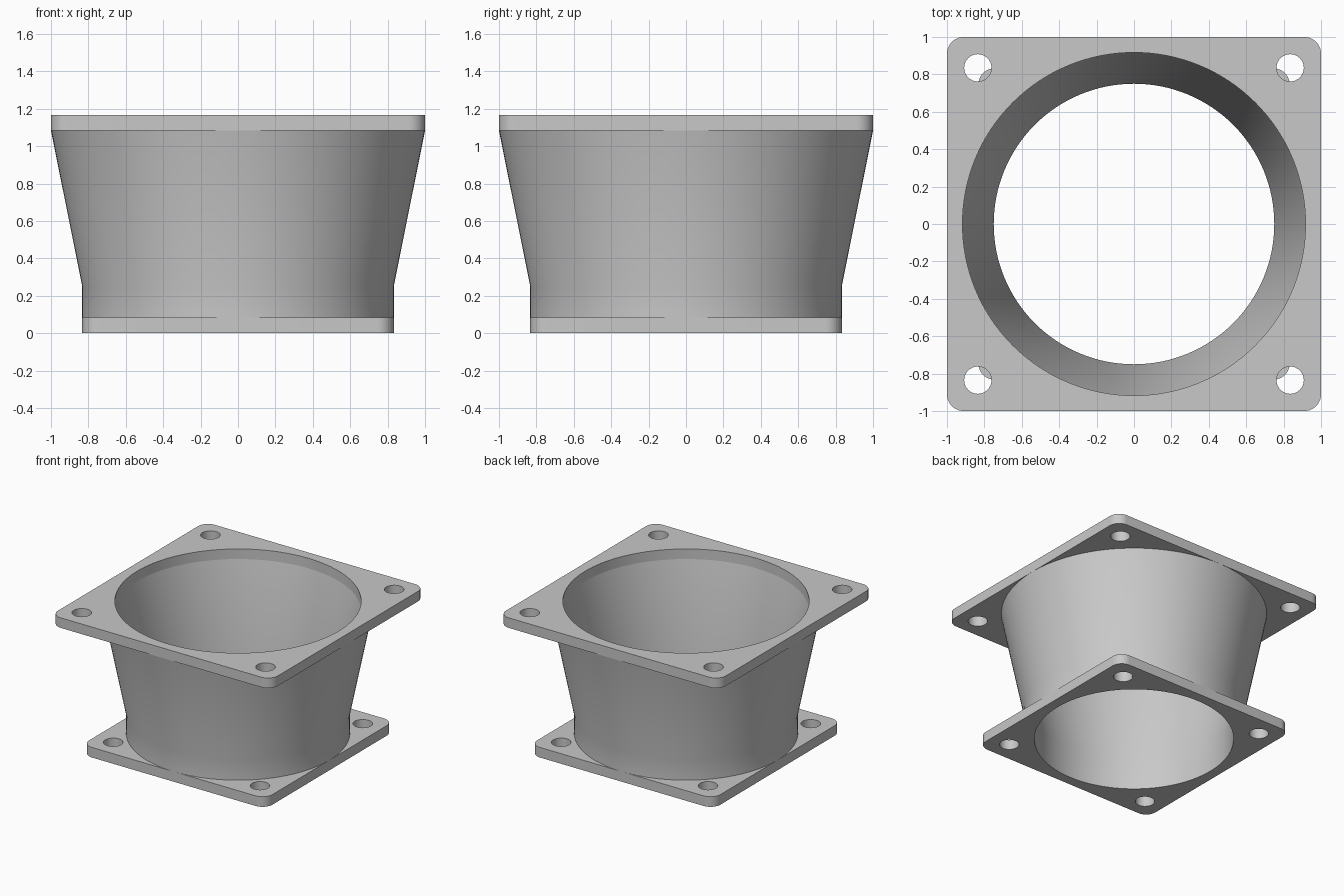
import bpy, bmesh, math

cube = bpy.data.objects.get("Cube")
if cube:
    bpy.data.objects.remove(cube, do_unlink=True)

SEG = 128
HEIGHT, PLATE, COLLAR = 1.167, 0.083, 0.25
LOW_HALF, TOP_HALF = 0.833, 1.0
LOW_BORE, TOP_BORE = 0.75, 0.917

grey = bpy.data.materials.new("light grey")
grey.use_nodes = True
colour = (0.58, 0.58, 0.58, 1)
grey.diffuse_color = colour
grey.node_tree.nodes["Principled BSDF"].inputs["Base Color"].default_value = colour


def arc(cx, cy, r, start, sweep, n):
    return [(cx + r * math.cos(start + sweep * i / n),
             cy + r * math.sin(start + sweep * i / n)) for i in range(n + 1)]


def circle(cx, cy, r, n):
    return arc(cx, cy, r, 0, math.tau, n)[:-1]


def rounded_square(half, r):
    pts = []
    for k in range(4):
        a = math.pi / 4 + k * math.pi / 2
        c = (half - r) * math.sqrt(2)
        pts += arc(c * math.cos(a), c * math.sin(a), r, k * math.pi / 2, math.pi / 2, 10)
    return pts


def finish(name, mesh):
    mesh.materials.clear()
    mesh.materials.append(grey)
    obj = bpy.data.objects.new(name, mesh)
    bpy.context.collection.objects.link(obj)
    bpy.ops.object.select_all(action='DESELECT')
    obj.select_set(True)
    bpy.context.view_layer.objects.active = obj
    bpy.ops.object.shade_smooth_by_angle(angle=math.radians(30))
    return obj


def flange(name, half, bore, hole_at, z):
    """Square plate with rounded corners, a round bore and four bolt holes."""
    curve = bpy.data.curves.new(name + "_outline", 'CURVE')
    curve.dimensions = '2D'
    curve.fill_mode = 'BOTH'
    curve.extrude = PLATE / 2
    loops = [rounded_square(half, 0.09), circle(0, 0, bore, SEG)]
    loops += [circle(sx * hole_at, sy * hole_at, 0.073, 32) for sx in (-1, 1) for sy in (-1, 1)]
    for loop in loops:
        spline = curve.splines.new('POLY')
        spline.points.add(len(loop) - 1)
        for p, (x, y) in zip(spline.points, loop):
            p.co = (x, y, 0, 1)
        spline.use_cyclic_u = True
    helper = bpy.data.objects.new(name + "_helper", curve)
    bpy.context.collection.objects.link(helper)
    mesh = bpy.data.meshes.new_from_object(
        helper.evaluated_get(bpy.context.evaluated_depsgraph_get()))
    bpy.data.objects.remove(helper, do_unlink=True)
    # Weld the filled caps to the rims
    bm = bmesh.new()
    bm.from_mesh(mesh)
    bmesh.ops.remove_doubles(bm, verts=bm.verts, dist=0.0001)
    bmesh.ops.recalc_face_normals(bm, faces=bm.faces)
    bm.to_mesh(mesh)
    bm.free()
    finish(name, mesh).location.z = z


def duct(name, walls):
    """Revolve each wall profile of (radius, height) points about z."""
    bm = bmesh.new()
    for profile in walls:
        rings = [[bm.verts.new((x, y, z)) for x, y in circle(0, 0, r, SEG)] for r, z in profile]
        for a, b in zip(rings, rings[1:]):
            for i in range(SEG):
                j = (i + 1) % SEG
                bm.faces.new((a[i], a[j], b[j], b[i]))
    mesh = bpy.data.meshes.new(name)
    bm.to_mesh(mesh)
    bm.free()
    finish(name, mesh)


# Square mounting plates at both ends
flange("bottom_flange", LOW_HALF, LOW_BORE, 0.667, PLATE / 2)
flange("top_flange", TOP_HALF, TOP_BORE, 0.835, HEIGHT - PLATE / 2)

# Tapered tube between the plates: outer wall going up, inner wall going down
low, high = PLATE, HEIGHT - PLATE
duct("tapered_duct", [
    [(LOW_HALF, low), (LOW_HALF, COLLAR), (TOP_HALF, high)],
    [(TOP_BORE, high), (LOW_BORE, COLLAR), (LOW_BORE, low)],
])
